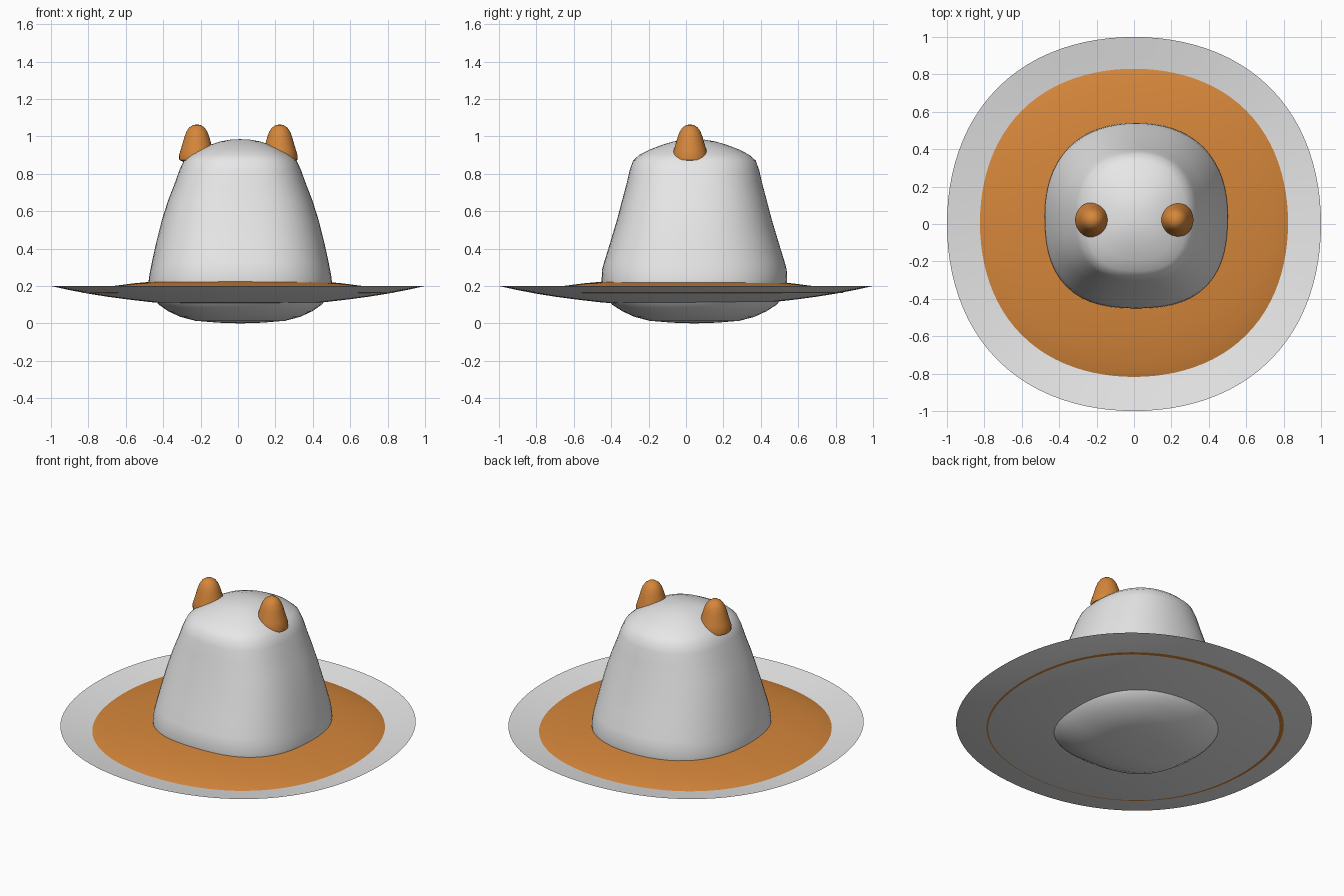
import bpy
import bmesh
import math

cube = bpy.data.objects.get("Cube")
if cube:
    bpy.data.objects.remove(cube, do_unlink=True)


def make_material(name, rgb):
    mat = bpy.data.materials.new(name)
    mat.use_nodes = True
    mat.diffuse_color = (*rgb, 1)
    mat.node_tree.nodes["Principled BSDF"].inputs["Base Color"].default_value = (*rgb, 1)
    return mat


GREY = make_material("light grey", (0.8, 0.8, 0.8))
ORANGE = make_material("burnt orange", (0.67, 0.24, 0.043))


def loft(name, rings, centre, mat, square=(0.0, 0.0), segments=64, angle=40):
    """Loft rings of (z, half x, half y); square bulges the diagonals (front, back)."""
    bm = bmesh.new()
    cx, cy = centre
    loops = []
    for z, rx, ry in rings:
        if rx == 0:
            loops.append([bm.verts.new((cx, cy, z))])
            continue
        loop = []
        for i in range(segments):
            a = 2 * math.pi * i / segments
            bulge = square[0] if math.sin(a) < 0 else square[1]
            k = 1 + bulge * math.sin(2 * a) ** 2
            loop.append(bm.verts.new((cx + rx * k * math.cos(a),
                                      cy + ry * k * math.sin(a), z)))
        loops.append(loop)
    for lo, hi in zip(loops, loops[1:]):
        for i in range(segments):
            j = (i + 1) % segments
            if len(lo) == 1:
                bm.faces.new((lo[0], hi[j], hi[i]))
            elif len(hi) == 1:
                bm.faces.new((lo[i], lo[j], hi[0]))
            else:
                bm.faces.new((lo[i], lo[j], hi[j], hi[i]))
    bmesh.ops.recalc_face_normals(bm, faces=bm.faces)
    mesh = bpy.data.meshes.new(name)
    bm.to_mesh(mesh)
    bm.free()
    mesh.materials.append(mat)
    obj = bpy.data.objects.new(name, mesh)
    bpy.context.collection.objects.link(obj)
    bpy.ops.object.select_all(action='DESELECT')
    obj.select_set(True)
    bpy.context.view_layer.objects.active = obj
    bpy.ops.object.shade_smooth_by_angle(angle=math.radians(angle))
    return obj


def round_rings(profile):
    return [(z, r, r) for r, z in profile]


# Shallow dished brim, a thin shell with a sharp rim
dish = [(0, 0.098), (0.3, 0.102), (0.45, 0.112), (0.58, 0.127), (0.7, 0.143),
        (0.8, 0.159), (0.9, 0.178), (1.0, 0.2)]
upper = [(r, z + 0.003) for r, z in reversed(dish[:-1])]
loft("brim", round_rings(dish + upper), (0, 0), GREY, (0.03, 0.03), 96)

# Low domed disc resting in the brim
disc = [(0, 0.15), (0.8, 0.162), (0.835, 0.163), (0.8, 0.174), (0.74, 0.187),
        (0.66, 0.201), (0.56, 0.214), (0.45, 0.224), (0.3, 0.231), (0, 0.235)]
loft("inner_disc", round_rings(disc), (0, 0.01), ORANGE, (0.03, 0.03), 96)

# Body: rounded belly below the brim and tapering crown above it
body = [(0.0, 0, 0), (0.004, 0.12, 0.12), (0.014, 0.24, 0.24), (0.035, 0.32, 0.32),
        (0.065, 0.385, 0.385), (0.1, 0.435, 0.44), (0.15, 0.475, 0.48),
        (0.2, 0.49, 0.495), (0.24, 0.489, 0.496), (0.29, 0.48, 0.493),
        (0.33, 0.472, 0.482), (0.43, 0.45, 0.451), (0.55, 0.42, 0.415),
        (0.66, 0.385, 0.386), (0.75, 0.35, 0.362), (0.82, 0.325, 0.346),
        (0.87, 0.302, 0.328), (0.9, 0.268, 0.296), (0.93, 0.215, 0.238),
        (0.955, 0.16, 0.172), (0.972, 0.11, 0.115), (0.982, 0.055, 0.057),
        (0.985, 0, 0)]
loft("crown", body, (0.012, 0.045), GREY, (0.08, 0.04))

# Pair of blunt, bullet-shaped ears
ear = [(0, 0.86), (0.07, 0.863), (0.094, 0.874), (0.095, 0.9), (0.086, 0.93),
       (0.077, 0.96), (0.067, 0.995), (0.056, 1.025), (0.041, 1.047),
       (0.022, 1.06), (0, 1.064)]
for side, x in (("left", 0.223), ("right", -0.22)):
    loft(side + "_ear", round_rings(ear), (x, 0.022), ORANGE, segments=32, angle=50)
